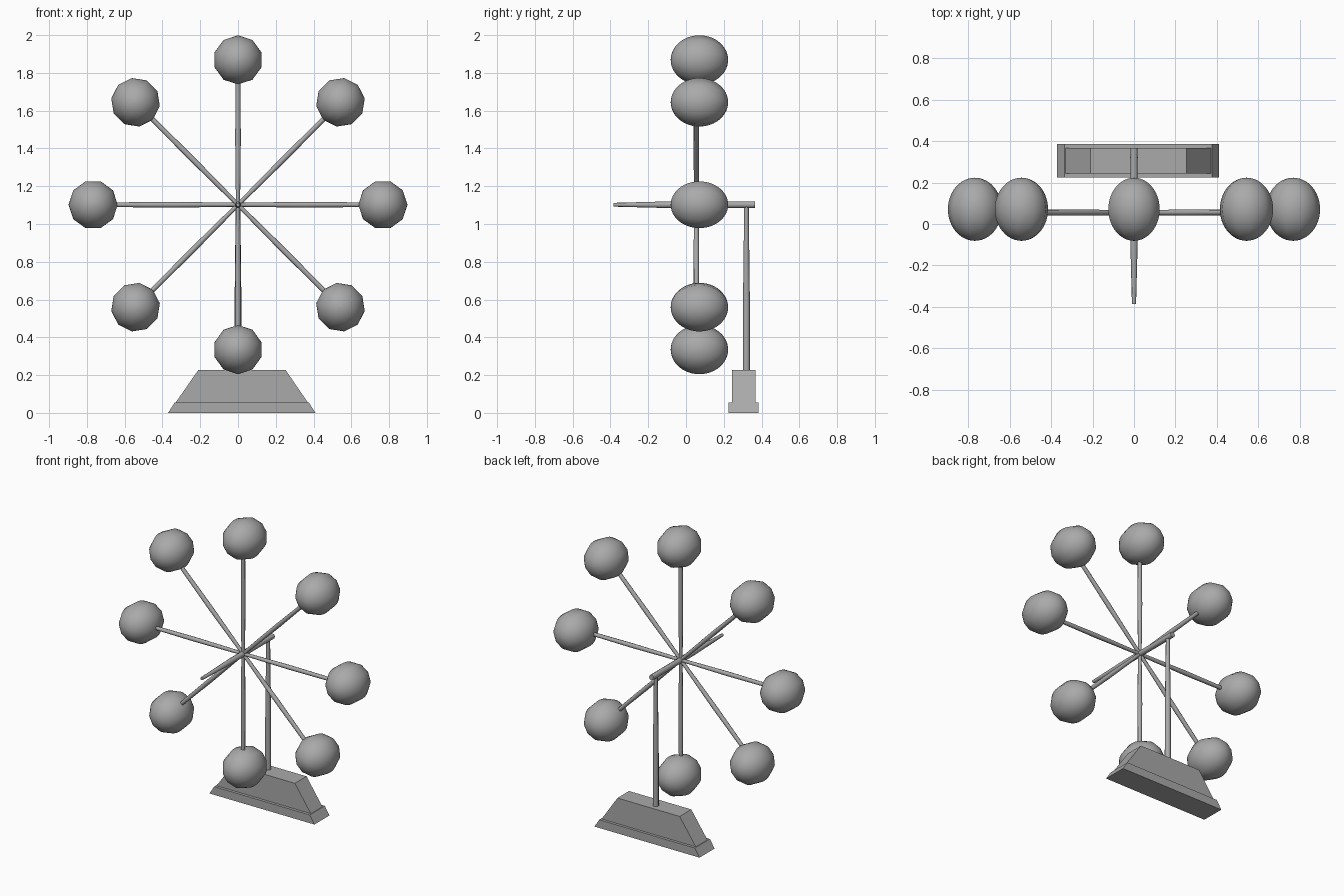
import bpy, bmesh
from math import sin, cos, pi, radians
from mathutils import Matrix, Vector

cube = bpy.data.objects.get("Cube")
if cube:
    bpy.data.objects.remove(cube, do_unlink=True)

grey = bpy.data.materials.new("plain grey")
grey.use_nodes = True
grey.diffuse_color = (0.4, 0.4, 0.4, 1)
grey.node_tree.nodes["Principled BSDF"].inputs["Base Color"].default_value = (0.4, 0.4, 0.4, 1)


def finish(name, bm, smooth_angle=None):
    bmesh.ops.recalc_face_normals(bm, faces=bm.faces)
    mesh = bpy.data.meshes.new(name)
    bm.to_mesh(mesh)
    bm.free()
    mesh.materials.append(grey)
    obj = bpy.data.objects.new(name, mesh)
    bpy.context.collection.objects.link(obj)
    if smooth_angle:
        bpy.ops.object.select_all(action='DESELECT')
        obj.select_set(True)
        bpy.context.view_layer.objects.active = obj
        bpy.ops.object.shade_smooth_by_angle(angle=radians(smooth_angle))
    return obj


def lathe(name, profile, sides, matrix):
    """Revolve (radius, height) points about local z, with capped ends."""
    bm = bmesh.new()
    rings = []
    for r, h in profile:
        rings.append([bm.verts.new(matrix @ Vector((r * cos(2 * pi * i / sides),
                                                    r * sin(2 * pi * i / sides), h)))
                      for i in range(sides)])
    for a, b in zip(rings, rings[1:]):
        for i in range(sides):
            j = (i + 1) % sides
            bm.faces.new((a[i], a[j], b[j], b[i]))
    bm.faces.new(rings[0])
    bm.faces.new(rings[-1])
    return finish(name, bm, 60)


def trapezoid(name, x_low, x_high, y_range, z_range):
    """Block whose ends slope inwards while front and back stay upright."""
    bm = bmesh.new()
    corners = [(x_low[0], z_range[0]), (x_low[1], z_range[0]),
               (x_high[1], z_range[1]), (x_high[0], z_range[1])]
    front = bm.faces.new([bm.verts.new((x, y_range[0], z)) for x, z in corners])
    back = bmesh.ops.extrude_face_region(bm, geom=[front])
    verts = [g for g in back["geom"] if isinstance(g, bmesh.types.BMVert)]
    bmesh.ops.translate(bm, verts=verts, vec=(0, y_range[1] - y_range[0], 0))
    if not front.is_valid or len(bm.faces) < 6:
        bmesh.ops.holes_fill(bm, edges=bm.edges)
    return finish(name, bm)


HUB_Z, ARM = 1.102, 0.767
along_y = Matrix.Rotation(radians(-90), 4, 'X')

# Base
trapezoid("base_plinth", (-0.37, 0.41), (-0.335, 0.375), (0.225, 0.385), (0, 0.055))
trapezoid("base_block", (-0.33, 0.37), (-0.21, 0.252), (0.244, 0.367), (0.055, 0.227))

# Post and axle
lathe("post", [(0.019, 0.2), (0.018, 0.6), (0.012, HUB_Z)], 8,
      Matrix.Translation((0, 0.32, 0)))
lathe("axle", [(0.010, -0.385), (0.018, -0.08), (0.018, 0.366)], 8,
      Matrix.Translation((0, 0, HUB_Z)) @ along_y)

# Wheel: eight spokes, each ending in a ten-sided pod
RINGS = 24
pod_profile = [(max(0.13 * sin(pi * k / RINGS), 0.0005), -0.152 * cos(pi * k / RINGS))
               for k in range(RINGS + 1)]
for n in range(8):
    turn = Matrix.Translation((0, 0, HUB_Z)) @ Matrix.Rotation(n * pi / 4, 4, 'Y')
    lathe(f"spoke_{n + 1}", [(0.011, 0), (0.015, 0.35), (0.012, ARM - 0.05)], 8,
          turn @ Matrix.Translation((0, 0.055, 0)))
    # Spin the pod so one of its corners points away from the hub
    lathe(f"pod_{n + 1}", pod_profile, 10,
          turn @ Matrix.Translation((0, 0.071, ARM)) @ Matrix.Rotation(pi / 2, 4, 'Y') @ along_y)
